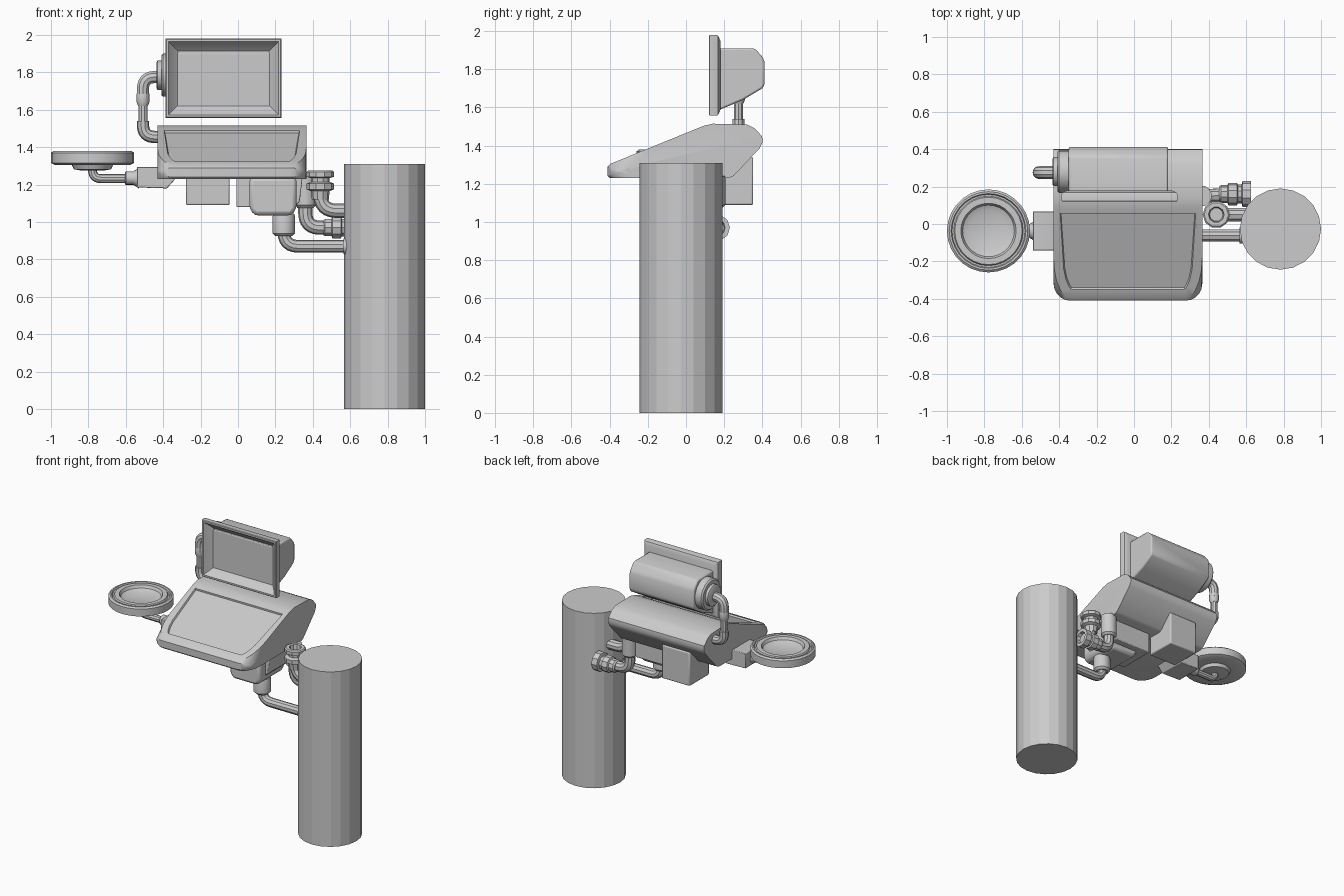
import bpy, bmesh
from mathutils import Vector

if "Cube" in bpy.data.objects:
    bpy.data.objects.remove(bpy.data.objects["Cube"])


def finish(name, bm, smooth=True, bevel=0, segs=2):
    bmesh.ops.recalc_face_normals(bm, faces=bm.faces)
    me = bpy.data.meshes.new(name)
    bm.to_mesh(me)
    bm.free()
    ob = bpy.data.objects.new(name, me)
    bpy.context.collection.objects.link(ob)
    if bevel:
        m = ob.modifiers.new("Bevel", 'BEVEL')
        m.width, m.segments, m.limit_method = bevel, segs, 'ANGLE'
    if smooth:
        smooth_object(ob)
    return ob


def smooth_object(ob):
    bpy.ops.object.select_all(action='DESELECT')
    ob.select_set(True)
    bpy.context.view_layer.objects.active = ob
    bpy.ops.object.shade_smooth_by_angle(angle=0.6)


def loft(rings, caps=True, closed=False):
    """Skin a list of equal-length point rings."""
    bm = bmesh.new()
    vs = [[bm.verts.new(p) for p in ring] for ring in rings]
    n = len(vs[0])
    for a, b in zip(vs, vs[1:]):
        for i in range(n):
            j = (i + 1) % n
            bm.faces.new((a[i], a[j], b[j], b[i]))
    if caps:
        bm.faces.new(vs[0])
        bm.faces.new(vs[-1])
    return bm


def lathe(name, profile, center, axis='Z', n=20, smooth=True):
    """Turn (radius, height) pairs around an axis; heights run along it."""
    bm = bmesh.new()
    bm.free()
    from math import cos, sin, tau
    rings = []
    for r, h in profile:
        ring = []
        for i in range(n):
            c, s = r * cos(tau * i / n), r * sin(tau * i / n)
            ring.append((center[0] + c, center[1] + s, h) if axis == 'Z'
                        else (h, center[0] + c, center[1] + s))
        rings.append(ring)
    return finish(name, loft(rings), smooth)


def prism(pts, a, b, axis='X'):
    """Extrude a side profile (y,z) along x, or a front profile (x,z) along y."""
    put = (lambda p, t: (t, p[0], p[1])) if axis == 'X' else (lambda p, t: (p[0], t, p[1]))
    return loft([[put(p, t) for p in pts] for t in (a, b)])


def box(name, x0, x1, y0, y1, z0, z1, bevel=0.008, segs=2):
    return finish(name, prism([(y0, z0), (y1, z0), (y1, z1), (y0, z1)], x0, x1), True, bevel, segs)


def tube(name, pts, r, bend=0.06):
    """Round pipe with filleted corners."""
    pts = [Vector(p) for p in pts]
    path = [pts[0]]
    for a, p, b in zip(pts, pts[1:], pts[2:]):
        s, e = p + (a - p).normalized() * bend, p + (b - p).normalized() * bend
        for k in range(7):
            t = k / 6
            path.append(s * (1 - t) ** 2 + p * 1.9 * t * (1 - t) + (s + e) * 0.05 * t * (1 - t) + e * t ** 2)
    path.append(pts[-1])
    cu = bpy.data.curves.new(name, 'CURVE')
    cu.dimensions, cu.bevel_depth, cu.bevel_resolution, cu.use_fill_caps = '3D', r, 3, True
    sp = cu.splines.new('POLY')
    sp.points.add(len(path) - 1)
    for q, p in zip(sp.points, path):
        q.co = (*p, 1)
    ob = bpy.data.objects.new(name, cu)
    bpy.context.collection.objects.link(ob)
    bpy.ops.object.select_all(action='DESELECT')
    ob.select_set(True)
    bpy.context.view_layer.objects.active = ob
    bpy.ops.object.convert(target='MESH')
    smooth_object(bpy.context.view_layer.objects.active)


# Tall pole
lathe("pole", [(0.217, 0), (0.217, 1.31)], (0.783, -0.027), n=20, smooth=False)

# Console body: wedge with rounded front corners and a recessed sloping panel
wedge = [(-0.41, 1.24), (-0.40, 1.23), (0.225, 1.23), (0.25, 1.242), (0.385, 1.385), (0.402, 1.42),
         (0.398, 1.45), (0.36, 1.49), (0.32, 1.51), (0.14, 1.515), (0.09, 1.503), (-0.395, 1.305), (-0.41, 1.29)]
bm = prism(wedge, -0.43, 0.365)
corner = [e for e in bm.edges if all(v.co.y < -0.39 for v in e.verts)
          and abs(e.verts[0].co.x - e.verts[1].co.x) < 1e-4]
bmesh.ops.bevel(bm, geom=corner, offset=0.09, segments=5, profile=0.5, affect='EDGES')
bmesh.ops.recalc_face_normals(bm, faces=bm.faces)
panel = max((f for f in bm.faces if f.normal.y < -0.3 and f.normal.z > 0.8), key=lambda f: f.calc_area())
bmesh.ops.inset_region(bm, faces=[panel], thickness=0.05, depth=0)
bmesh.ops.inset_region(bm, faces=[panel], thickness=0.006, depth=-0.012)
finish("console_body", bm)

# Screen bezel with a sunken face
frame = [(0.18, 0.03), (0.168, 0.004), (0.16, 0), (0.124, 0), (0.12, 0.004),
         (0.12, 0.016), (0.14, 0.03), (0.172, 0.065)]
rings = []
for y, d in frame:
    x0, x1, z0, z1 = -0.387 + d, 0.232 - d, 1.557 + d, 1.98 - d
    rings.append([(x0, y, z0), (x1, y, z0), (x1, y, z1), (x0, y, z1)])
finish("screen_bezel", loft(rings), True)

# Screen housing
housing = [(0.17, 1.585), (0.30, 1.64), (0.40, 1.70), (0.412, 1.72), (0.412, 1.84),
           (0.40, 1.865), (0.365, 1.905), (0.35, 1.91), (0.17, 1.91)]
finish("screen_housing", prism(housing, -0.35, 0.183), True, 0.01)

# Round cap on the housing side, with its pipe to the console
lathe("housing_cap", [(0.115, -0.345), (0.115, -0.40), (0.105, -0.41), (0.078, -0.41), (0.078, -0.43), (0.07, -0.435)],
      (0.28, 1.785), 'X')
tube("screen_pipe_upper", [(-0.42, 0.275, 1.775), (-0.508, 0.275, 1.775), (-0.508, 0.275, 1.66)], 0.034)
lathe("screen_pipe_sleeve", [(0.026, 1.62), (0.034, 1.64), (0.034, 1.685), (0.028, 1.70)], (-0.508, 0.275), n=16)
tube("screen_pipe_middle", [(-0.508, 0.275, 1.65), (-0.508, 0.275, 1.52)], 0.025)
tube("screen_pipe_lower", [(-0.508, 0.275, 1.54), (-0.508, 0.275, 1.455), (-0.41, 0.275, 1.455)], 0.033)

# Round tray on the left
lathe("tray", [(0.06, 1.275), (0.10, 1.282), (0.11, 1.305), (0.20, 1.305), (0.222, 1.315), (0.222, 1.37), (0.21, 1.38),
               (0.20, 1.38), (0.195, 1.37), (0.186, 1.37), (0.18, 1.38), (0.148, 1.38), (0.138, 1.36), (0.105, 1.345)],
      (-0.778, -0.037), n=28)
tube("tray_arm", [(-0.778, -0.037, 1.285), (-0.778, -0.037, 1.232), (-0.58, -0.037, 1.232)], 0.024, 0.045)
lathe("tray_arm_socket", [(0.032, -0.605), (0.036, -0.60), (0.036, -0.56), (0.055, -0.53)], (-0.037, 1.235), 'X', 16)
finish("tray_bracket", prism([(-0.54, 1.185), (-0.38, 1.18), (-0.34, 1.225), (-0.34, 1.27), (-0.40, 1.295),
                              (-0.54, 1.295)], -0.142, 0.067, 'Y'), True, 0.004)

# Boxes under the console
box("rear_box", -0.277, -0.045, 0.12, 0.352, 1.09, 1.34)
finish("pipe_box", prism([(-0.008, 1.08), (0.30, 1.08), (0.33, 1.11), (0.345, 1.24), (-0.008, 1.24)],
                         -0.12, 0.16, 'Y'), True, 0.006)
finish("pipe_box_lower", prism([(0.062, 1.07), (0.09, 1.035), (0.285, 1.035), (0.312, 1.07), (0.312, 1.24),
                                (0.062, 1.24)], -0.19, 0.11, 'Y'), True, 0.02)

# Lowest pipe: box to pole
lathe("low_pipe_collar", [(0.045, 0.925), (0.06, 0.94), (0.06, 1.03), (0.055, 1.045)], (0.245, -0.062), n=16)
tube("low_pipe", [(0.245, -0.062, 0.95), (0.245, -0.062, 0.87), (0.59, -0.062, 0.87)], 0.034, 0.075)
lathe("low_pipe_flange", [(0.042, 0.563), (0.042, 0.60)], (-0.062, 0.87), 'X', 16)

# Rear pipe ending in a sideways coupling
lathe("rear_pipe_collar", [(0.042, 1.075), (0.056, 1.09), (0.056, 1.24)], (0.36, 0.15), n=16)
tube("rear_pipe", [(0.36, 0.15, 1.12), (0.36, 0.15, 0.97), (0.52, 0.155, 0.97)], 0.038, 0.075)
lathe("rear_pipe_coupling", [(0.04, 0.455), (0.048, 0.465), (0.048, 0.50), (0.06, 0.505), (0.06, 0.55), (0.05, 0.555),
                             (0.05, 0.575), (0.07, 0.58), (0.07, 0.625), (0.045, 0.625), (0.04, 0.60)],
      (0.16, 0.97), 'X', 10)

# Upright pipe with an open flanged top
lathe("upright_pipe_flanges", [(0.045, 1.12), (0.05, 1.165), (0.073, 1.175), (0.073, 1.205), (0.05, 1.215),
                               (0.05, 1.235), (0.073, 1.242), (0.073, 1.268), (0.065, 1.275), (0.042, 1.275),
                               (0.036, 1.24)], (0.44, 0.05), n=10)
tube("upright_pipe", [(0.44, 0.05, 1.18), (0.44, 0.05, 1.06), (0.60, 0.05, 1.06)], 0.038, 0.085)
